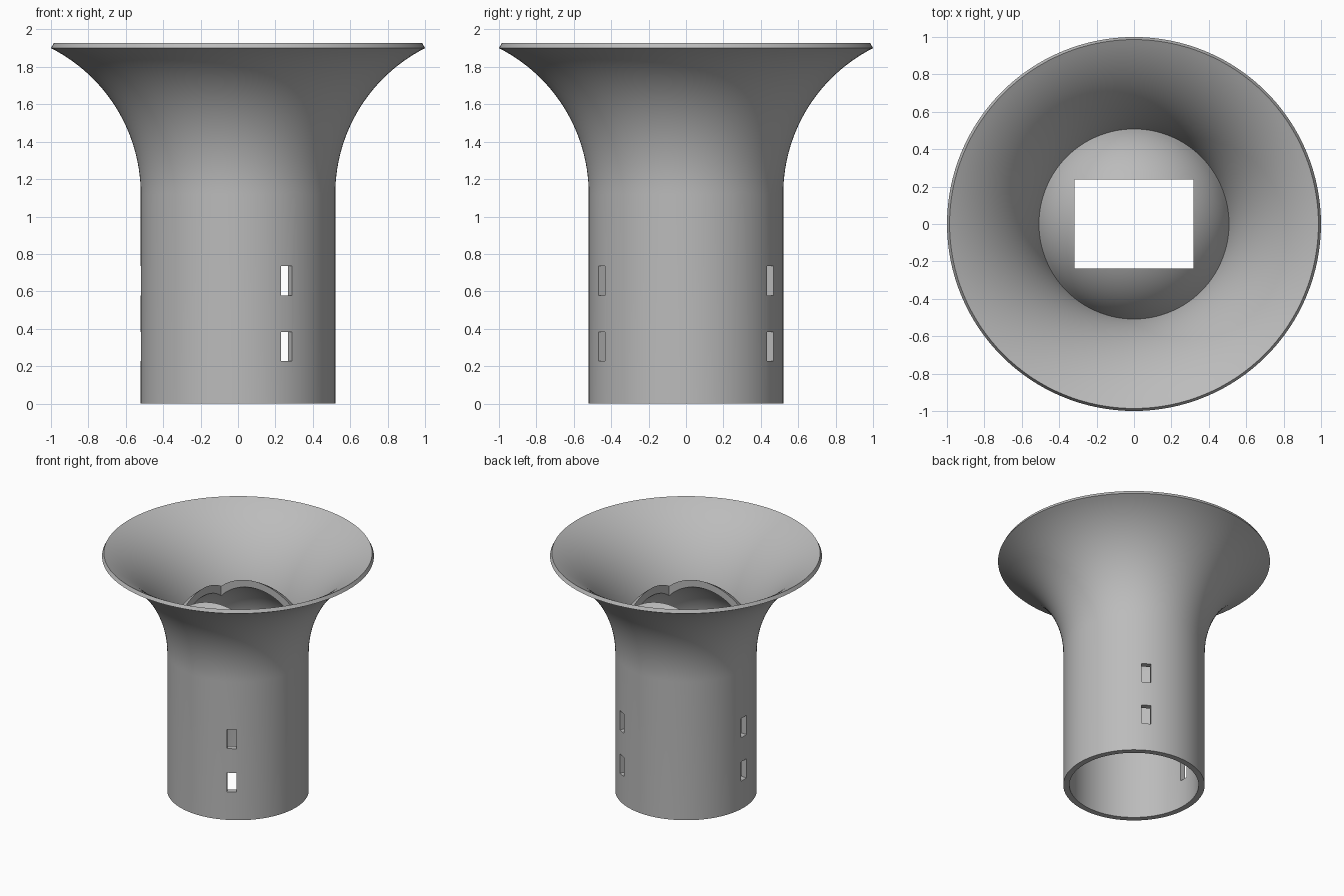
import bpy, bmesh
from math import sin, cos, asin, acos, radians, tau
from mathutils import Matrix

default = bpy.data.objects.get("Cube")
if default:
    bpy.data.objects.remove(default, do_unlink=True)

grey = bpy.data.materials.new("plain_grey")
grey.use_nodes = True
color = (0.5, 0.5, 0.5, 1)
grey.diffuse_color = color
grey.node_tree.nodes["Principled BSDF"].inputs["Base Color"].default_value = color

# Main dimensions
TUBE_OUT, TUBE_IN = 0.52, 0.475
FLARE_Z, FLARE_R, WALL = 1.12, 0.874, 0.03
FLARE_X = TUBE_OUT + FLARE_R
DOME_Z, DOME_OUT, DOME_IN = 1.115, 0.54, 0.49


def arc(cx, cz, r, a0, a1, n, side=1):
    """Points on an arc, angle measured from the horizontal."""
    steps = [a0 + (a1 - a0) * i / n for i in range(n + 1)]
    return [(cx + side * r * cos(a), cz + r * sin(a)) for a in steps]


# Half section: tube wall, flared horn, rim and the domed partition
rim_angle = asin((1.9 - FLARE_Z) / FLARE_R)
join_r, join_z = 0.508, 1.3
profile = [(TUBE_IN, 0), (TUBE_OUT, 0)]
profile += arc(FLARE_X, FLARE_Z, FLARE_R, 0, rim_angle, 28, -1)
inner_start = asin((join_z - FLARE_Z) / (FLARE_R + WALL))
profile += arc(FLARE_X, FLARE_Z, FLARE_R + WALL, rim_angle, inner_start, 26, -1)
profile += arc(0, DOME_Z, DOME_OUT, acos(join_r / DOME_OUT) + 0.03, radians(80), 20)
profile += arc(0, DOME_Z, DOME_IN, radians(80), acos(TUBE_IN / DOME_IN), 22)

bm = bmesh.new()
verts = [bm.verts.new((r, 0, z)) for r, z in profile]
edges = [bm.edges.new((a, b)) for a, b in zip(verts, verts[1:] + verts[:1])]
bmesh.ops.spin(bm, geom=verts + edges, cent=(0, 0, 0), axis=(0, 0, 1),
               angle=tau, steps=128, use_merge=True)
bmesh.ops.remove_doubles(bm, verts=bm.verts, dist=1e-5)
bmesh.ops.recalc_face_normals(bm, faces=bm.faces)
mesh = bpy.data.meshes.new("flared_tube")
bm.to_mesh(mesh)
bm.free()
mesh.materials.append(grey)
tube = bpy.data.objects.new("flared_tube", mesh)
bpy.context.collection.objects.link(tube)
bpy.context.view_layer.objects.active = tube
tube.select_set(True)


# Cutters: rectangular window in the dome and three pairs of wall slots
def box(bm, size, loc, turn=0):
    m = Matrix.Rotation(turn, 4, "Z") @ Matrix.Translation(loc) @ Matrix.Diagonal((*size, 1))
    bmesh.ops.create_cube(bm, size=1, matrix=m)


bm = bmesh.new()
box(bm, (0.635, 0.475, 0.9), (0, 0, 1.5))
for degrees in (60, 180, 300):
    for z in (0.305, 0.657):
        box(bm, (0.2, 0.07, 0.156), (0.5, 0, z), radians(degrees))
cut_mesh = bpy.data.meshes.new("opening_cutter")
bm.to_mesh(cut_mesh)
bm.free()
cut_mesh.materials.append(grey)
cutter = bpy.data.objects.new("opening_cutter", cut_mesh)
bpy.context.collection.objects.link(cutter)
cutter.hide_render = True

mod = tube.modifiers.new("openings", "BOOLEAN")
mod.operation = "DIFFERENCE"
mod.solver = "EXACT"
mod.object = cutter
bpy.ops.object.modifier_apply(modifier=mod.name)
bpy.data.objects.remove(cutter, do_unlink=True)

for o in bpy.context.selected_objects:
    o.select_set(o == tube)
bpy.ops.object.shade_smooth_by_angle(angle=radians(30))
